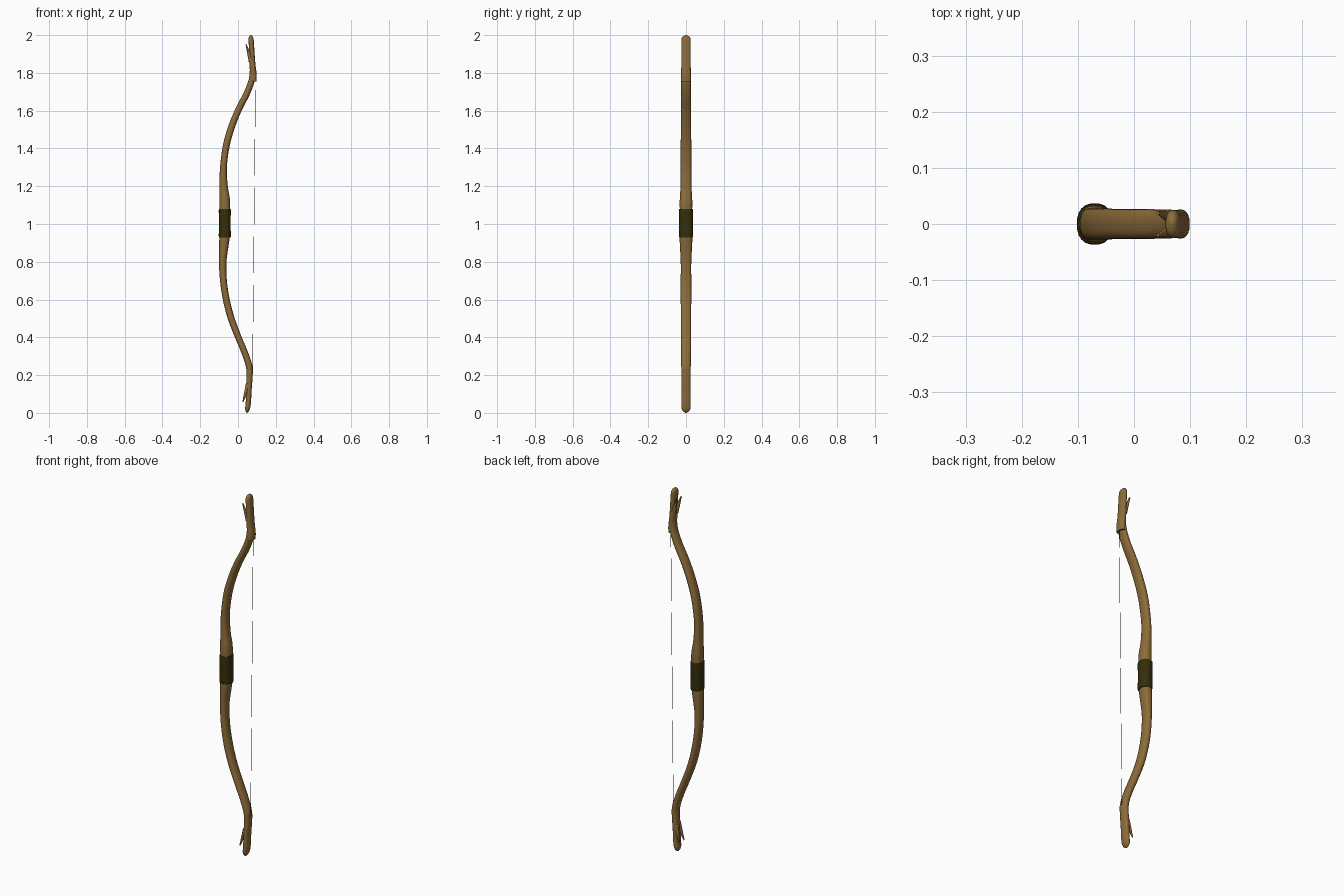
import bpy, bmesh, math
from mathutils import Vector

if "Cube" in bpy.data.objects:
    bpy.data.objects.remove(bpy.data.objects["Cube"])


def material(name, rgb):
    m = bpy.data.materials.new(name)
    m.diffuse_color = (*rgb, 1)
    m.use_nodes = True
    m.node_tree.nodes["Principled BSDF"].inputs["Base Color"].default_value = m.diffuse_color
    return m


wood = material("brown wood", (0.268, 0.15, 0.042))
leather = material("dark olive leather", (0.034, 0.028, 0.003))


def smooth_path(keys, steps):
    """Catmull-Rom through key tuples (x, z, half depth, half width)."""
    out = []
    n = len(keys)
    for i in range(n - 1):
        a, b, c, d = (Vector(keys[max(0, min(n - 1, i + k))]) for k in (-1, 0, 1, 2))
        for s in range(steps):
            t = s / steps
            out.append(0.5 * (2 * b + (c - a) * t + (2 * a - 5 * b + 4 * c - d) * t * t
                              + (3 * b - a - 3 * c + d) * t ** 3))
    out.append(Vector(keys[-1]))
    return out


def loft(name, keys, mat, steps=5, sides=20, power=0.85):
    """Sweep a soft oval along a path in the xz plane."""
    pts = smooth_path(keys, steps)
    bm = bmesh.new()
    rings = []
    for i, p in enumerate(pts):
        a, b = pts[max(0, i - 1)], pts[min(len(pts) - 1, i + 1)]
        tan = Vector((b[0] - a[0], b[1] - a[1])).normalized()
        nx, nz = tan.y, -tan.x
        ring = []
        for k in range(sides):
            ang = 2 * math.pi * k / sides
            c, s = math.cos(ang), math.sin(ang)
            u = math.copysign(abs(c) ** power, c) * p[2]
            v = math.copysign(abs(s) ** power, s) * p[3]
            ring.append(bm.verts.new((p[0] + nx * u, v, p[1] + nz * u)))
        rings.append(ring)
    for r, q in zip(rings, rings[1:]):
        for k in range(sides):
            j = (k + 1) % sides
            bm.faces.new((r[k], r[j], q[j], q[k]))
    bm.faces.new(rings[0])
    bm.faces.new(rings[-1])
    bmesh.ops.recalc_face_normals(bm, faces=bm.faces)
    me = bpy.data.meshes.new(name)
    bm.to_mesh(me)
    bm.free()
    ob = bpy.data.objects.new(name, me)
    bpy.context.collection.objects.link(ob)
    me.materials.append(mat)
    bpy.context.view_layer.objects.active = ob
    ob.select_set(True)
    bpy.ops.object.shade_smooth_by_angle(angle=math.radians(45))
    ob.select_set(False)
    return ob


def rod(name, a, b, r1, r2, mat, sides=8):
    a, b = Vector(a), Vector(b)
    bpy.ops.mesh.primitive_cone_add(vertices=sides, radius1=r1, radius2=r2,
                                    depth=(b - a).length, location=(a + b) / 2)
    ob = bpy.context.object
    ob.name = name
    ob.rotation_euler = (b - a).to_track_quat('Z', 'Y').to_euler()
    ob.data.materials.append(mat)
    bpy.ops.object.shade_smooth_by_angle(angle=math.radians(50))
    ob.select_set(False)


# Curved stave: both limbs and the thickened riser in one sweep
loft("stave", [
    (0.058, 0.18, 0.014, 0.022), (0.060, 0.24, 0.017, 0.025),
    (0.039, 0.31, 0.017, 0.026), (0.002, 0.40, 0.017, 0.027),
    (-0.036, 0.50, 0.018, 0.027), (-0.062, 0.60, 0.018, 0.028),
    (-0.077, 0.70, 0.018, 0.028), (-0.081, 0.80, 0.020, 0.028),
    (-0.074, 0.90, 0.026, 0.033), (-0.071, 0.94, 0.027, 0.033),
    (-0.070, 1.07, 0.028, 0.033), (-0.071, 1.13, 0.028, 0.033),
    (-0.076, 1.20, 0.022, 0.029), (-0.077, 1.30, 0.018, 0.028),
    (-0.061, 1.42, 0.018, 0.028), (-0.032, 1.52, 0.018, 0.027),
    (0.005, 1.61, 0.017, 0.027), (0.046, 1.69, 0.017, 0.026),
    (0.072, 1.76, 0.016, 0.025), (0.077, 1.82, 0.014, 0.022)], wood)

# Stiff ears with rounded tips beyond the string nocks
loft("upper_ear", [
    (0.083, 1.755, 0.015, 0.026), (0.082, 1.79, 0.017, 0.026),
    (0.077, 1.84, 0.016, 0.025), (0.074, 1.90, 0.014, 0.025),
    (0.071, 1.95, 0.014, 0.025), (0.069, 1.98, 0.013, 0.024),
    (0.068, 1.993, 0.009, 0.017), (0.067, 2.0, 0.002, 0.004)], wood)
loft("lower_ear", [
    (0.048, 0.0, 0.002, 0.004), (0.049, 0.010, 0.009, 0.017),
    (0.051, 0.026, 0.013, 0.024), (0.055, 0.06, 0.014, 0.025),
    (0.057, 0.12, 0.015, 0.025), (0.061, 0.18, 0.016, 0.025),
    (0.064, 0.23, 0.015, 0.025)], wood)

# Forked barbs on the outer face of each ear
for s in (-1, 1):
    rod("upper_barb", (0.070, s * 0.011, 1.860), (0.043, s * 0.020, 1.950), 0.014, 0.003, wood)
    rod("lower_barb", (0.054, s * 0.011, 0.150), (0.026, s * 0.020, 0.058), 0.014, 0.003, wood)

# Leather grip with gently swelling ends
loft("grip_wrap", [
    (-0.070, 0.928, 0.031, 0.035), (-0.070, 0.94, 0.032, 0.037),
    (-0.070, 1.003, 0.031, 0.036),
    (-0.070, 1.068, 0.032, 0.037), (-0.070, 1.08, 0.031, 0.035)], leather, steps=4, sides=24)

# Taut bowstring
rod("bowstring", (0.077, 0, 0.215), (0.093, 0, 1.775), 0.001, 0.001, leather)
